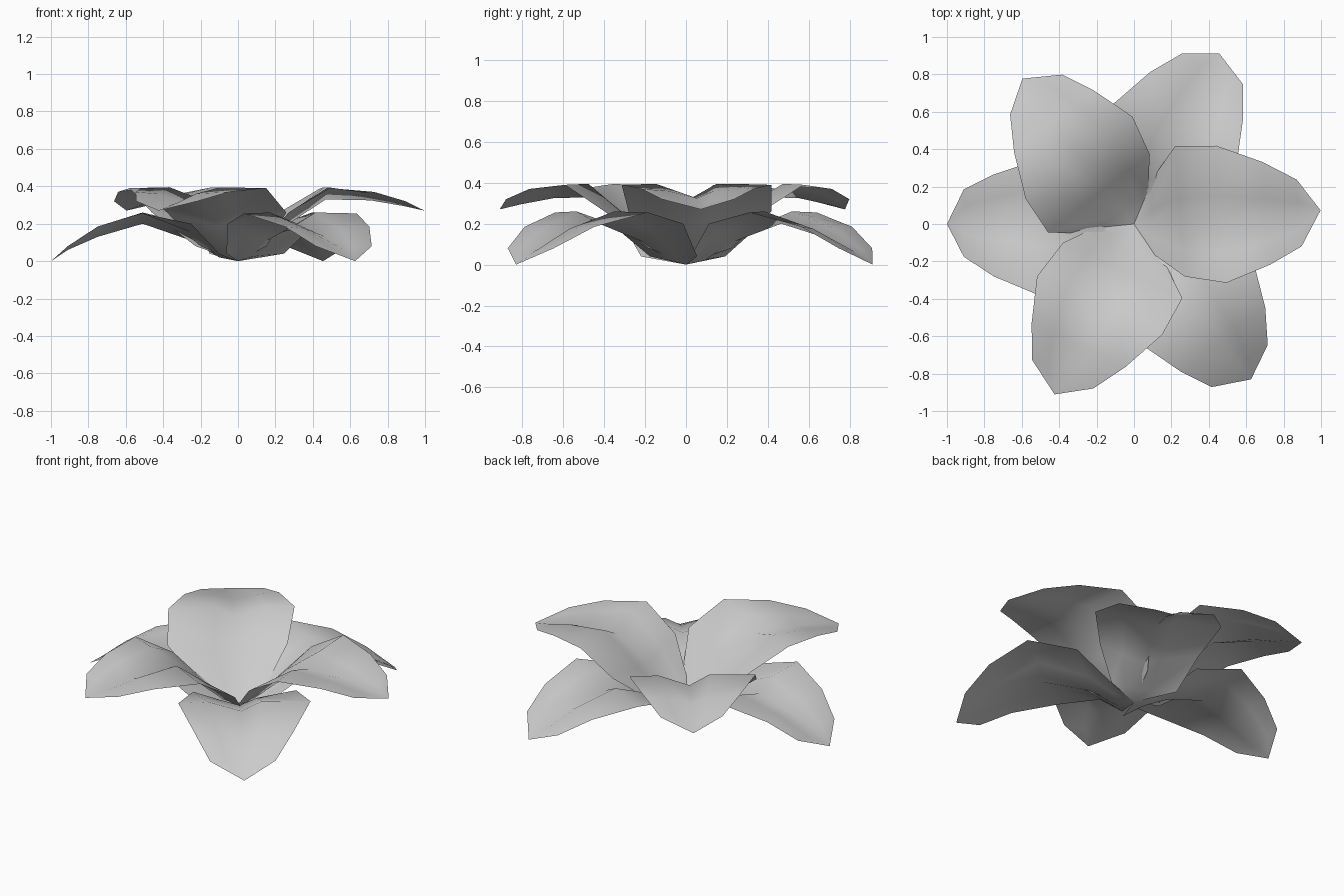
import bpy
import bmesh
import math

cube = bpy.data.objects.get("Cube")
if cube:
    bpy.data.objects.remove(cube, do_unlink=True)

# One soft grey for the whole flower
grey = bpy.data.materials.new("petal grey")
grey.use_nodes = True
grey.diffuse_color = (0.6, 0.6, 0.6, 1)
grey.node_tree.nodes["Principled BSDF"].inputs["Base Color"].default_value = (0.6, 0.6, 0.6, 1)

# Rows along a petal: distance, left width, right width, crease, shoulder and edge height
INNER = [(0.10, 0.215, 0.175, 0.05, 0.065, 0.08), (0.25, 0.40, 0.30, 0.185, 0.225, 0.26),
         (0.47, 0.385, 0.35, 0.33, 0.395, 0.39), (0.71, 0.28, 0.27, 0.325, 0.36, 0.37),
         (0.885, 0.173, 0.185, 0.295, 0.31, 0.32)]
OUTER = [(0.10, 0.22, 0.15, 0.02, 0.03, 0.04), (0.25, 0.31, 0.255, 0.11, 0.155, 0.20),
         (0.51, 0.38, 0.345, 0.20, 0.26, 0.255), (0.75, 0.28, 0.265, 0.13, 0.175, 0.185),
         (0.91, 0.175, 0.185, 0.06, 0.075, 0.08)]


def petal(name, rows, angle, scale, tip_height):
    bm = bmesh.new()
    c = scale * math.cos(math.radians(angle))
    s = scale * math.sin(math.radians(angle))

    def vert(u, v, z):
        return bm.verts.new((u * c - v * s, u * s + v * c, z))

    base = vert(0, 0, 0)
    tip = vert(1, 0, tip_height)
    # The crease runs down the middle between two raised shoulders
    grid = [(vert(u, -right, edge), vert(u, -0.52 * right, shoulder), vert(u, 0, crease),
             vert(u, 0.3 * left, shoulder), vert(u, left, edge))
            for u, left, right, crease, shoulder, edge in rows]
    # Fans close both ends, quads fill the blade
    for i in range(4):
        bm.faces.new((base, grid[0][i], grid[0][i + 1]))
        bm.faces.new((grid[-1][i], tip, grid[-1][i + 1]))
        for a, b in zip(grid, grid[1:]):
            bm.faces.new((a[i], b[i], b[i + 1], a[i + 1]))
    mesh = bpy.data.meshes.new(name)
    bm.to_mesh(mesh)
    bm.free()
    mesh.materials.append(grey)
    mesh.shade_smooth()
    bpy.context.collection.objects.link(bpy.data.objects.new(name, mesh))


# Three raised inner petals over three drooping outer petals
for i, (angle, scale) in enumerate(((4.2, 1.0), (127.5, 0.98), (245, 1.005))):
    petal(f"inner_petal_{i + 1}", INNER, angle, scale, 0.27)
for i, (angle, scale) in enumerate(((63.5, 1.02), (180, 1.0), (307, 1.04))):
    petal(f"outer_petal_{i + 1}", OUTER, angle, scale, 0.0)
